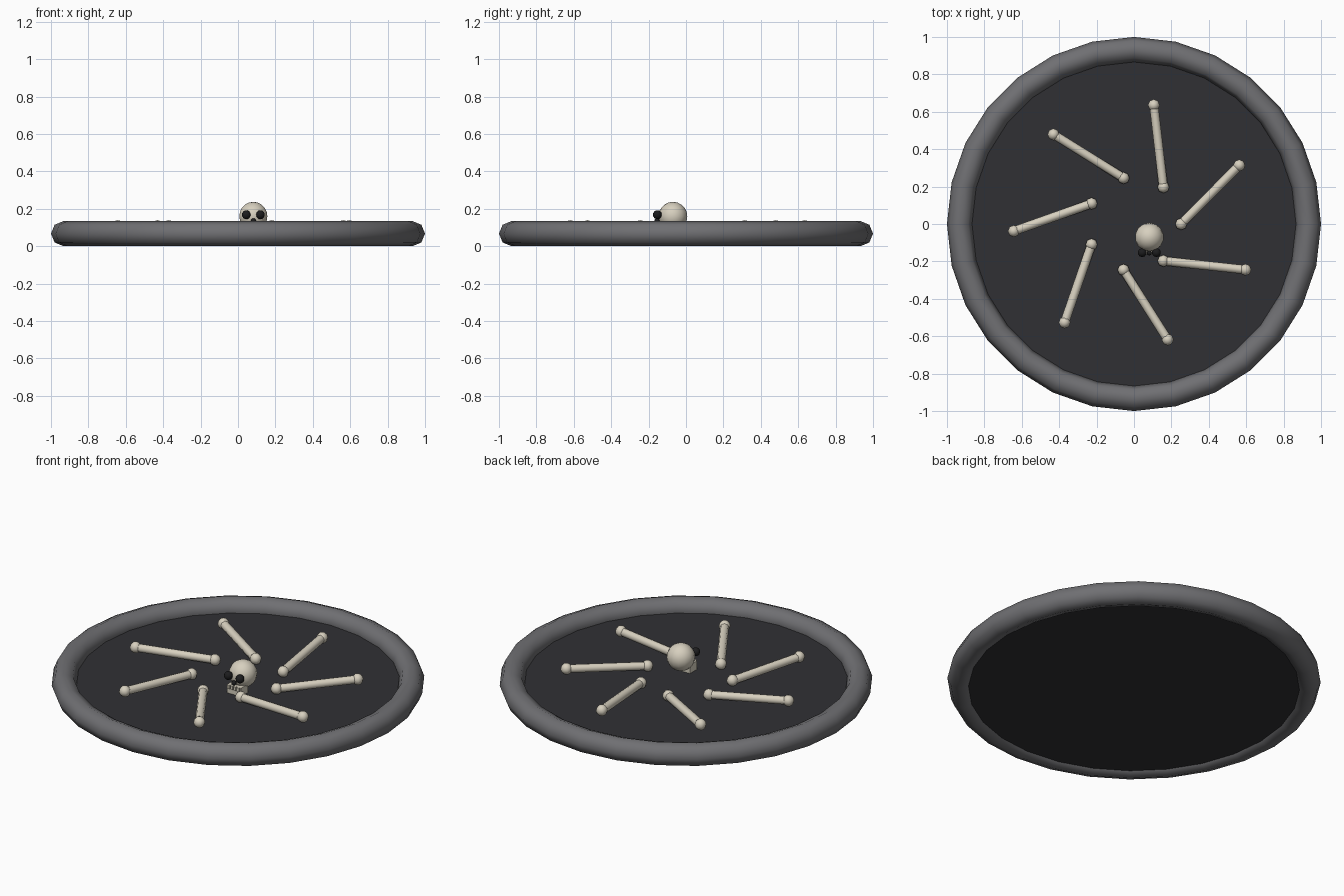
import bpy
import math
from mathutils import Vector

if "Cube" in bpy.data.objects:
    bpy.data.objects.remove(bpy.data.objects["Cube"])


def material(name, color):
    m = bpy.data.materials.new(name)
    m.diffuse_color = (*color, 1)
    m.use_nodes = True
    m.node_tree.nodes["Principled BSDF"].inputs["Base Color"].default_value = m.diffuse_color
    return m


RIM = material("rim_grey", (0.16, 0.16, 0.17))
DARK = material("dark_floor", (0.03, 0.03, 0.034))
BONE = material("bone", (0.68, 0.63, 0.52))
BLACK = material("black", (0.012, 0.012, 0.013))


def finish(name, mat, angle=None):
    o = bpy.context.object
    o.name = name
    o.data.materials.append(mat)
    if angle:
        bpy.ops.object.shade_smooth_by_angle(angle=math.radians(angle))
    return o


def ball(name, loc, r, mat, seg=8, rings=6, scale=(1, 1, 1)):
    bpy.ops.mesh.primitive_uv_sphere_add(segments=seg, ring_count=rings, radius=r, location=loc)
    o = finish(name, mat, 60)
    o.scale = scale
    return o


def box(name, loc, size, mat):
    bpy.ops.mesh.primitive_cube_add(size=1, location=loc)
    o = finish(name, mat)
    o.scale = size
    return o


def polar(r, deg, z):
    a = math.radians(deg)
    return Vector((r * math.cos(a), r * math.sin(a), z))


# round rim
bpy.ops.mesh.primitive_torus_add(major_segments=28, minor_segments=8,
                                 major_radius=0.933, minor_radius=0.067,
                                 location=(0, 0, 0.067))
finish("rim", RIM, 60)

# dark floor disc
bpy.ops.mesh.primitive_cylinder_add(vertices=28, radius=0.915, depth=0.044, location=(0, 0, 0.041))
finish("floor_disc", DARK, 40)

# seven bones in a pinwheel, outer ends slightly raised
for i in range(7):
    turn = i * 360 / 7
    inner = polar(0.252, turn, 0.088)
    outer = polar(0.644, turn + 29.1, 0.107)
    axis = outer - inner
    bpy.ops.mesh.primitive_cylinder_add(vertices=8, radius=0.024, depth=axis.length,
                                        location=(inner + outer) / 2,
                                        rotation=axis.to_track_quat('Z', 'Y').to_euler())
    finish(f"bone_shaft_{i}", BONE, 50)
    ball(f"bone_inner_end_{i}", inner, 0.032, BONE)
    ball(f"bone_outer_end_{i}", outer, 0.032, BONE)

# skull: cranium, jaw, teeth, eye sockets and nose
SX = 0.082
ball("cranium", (SX, -0.07, 0.16), 0.077, BONE, 14, 10)
box("jaw", (SX, -0.122, 0.09), (0.09, 0.065, 0.05), BONE)
for k in range(4):
    box(f"tooth_{k}", (SX + (k - 1.5) * 0.021, -0.158, 0.106), (0.014, 0.012, 0.022), BONE)
for side in (-1, 1):
    ball(f"eye_socket_{side}", (SX + side * 0.038, -0.153, 0.168), 0.024, BLACK, 10, 8)
ball("nose_hole", (SX, -0.155, 0.135), 0.014, BLACK, 8, 6)
